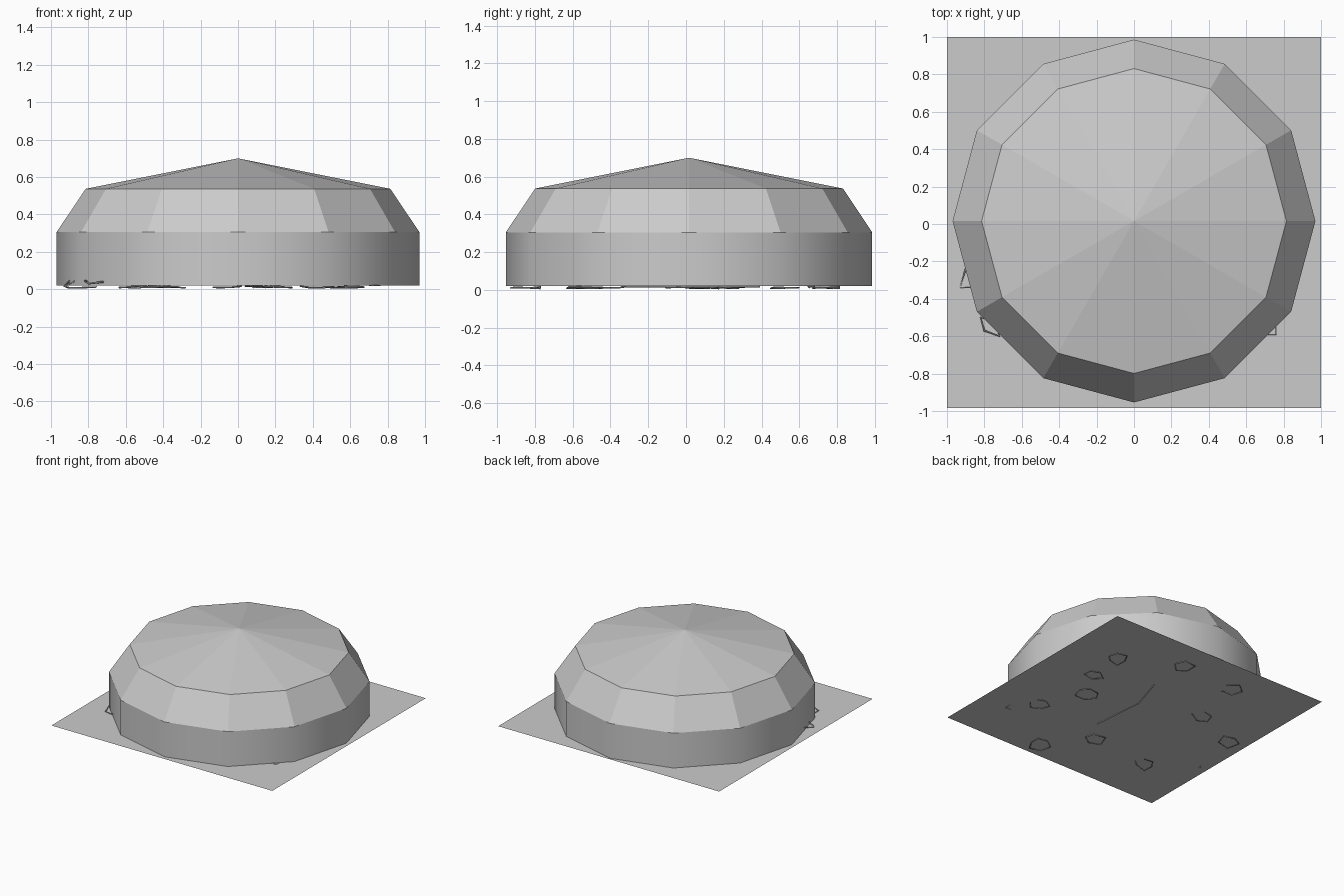
import bpy, bmesh, math, random

cube = bpy.data.objects.get("Cube")
if cube:
    bpy.data.objects.remove(cube)

random.seed(4)
FLOOR = 0.02
CENTRE_Y = 0.016
SIDES = 12

grey = bpy.data.materials.new("plain grey")
grey.use_nodes = True
colour = (0.6, 0.6, 0.6, 1)
grey.diffuse_color = colour
grey.node_tree.nodes["Principled BSDF"].inputs["Base Color"].default_value = colour


def add_object(name, bm):
    mesh = bpy.data.meshes.new(name)
    bm.to_mesh(mesh)
    bm.free()
    mesh.materials.append(grey)
    obj = bpy.data.objects.new(name, mesh)
    bpy.context.collection.objects.link(obj)
    return obj


def ring(bm, radius, z):
    return [bm.verts.new((radius * math.cos(math.tau * i / SIDES),
                          CENTRE_Y + radius * math.sin(math.tau * i / SIDES), z))
            for i in range(SIDES)]


def band(name, lower, upper, smooth=False):
    bm = bmesh.new()
    a, b = ring(bm, *lower), ring(bm, *upper)
    for i in range(SIDES):
        j = (i + 1) % SIDES
        face = bm.faces.new((a[i], a[j], b[j], b[i]))
        face.smooth = smooth
    return add_object(name, bm)


# Ground sheet
bm = bmesh.new()
bm.faces.new([bm.verts.new((x, y, FLOOR)) for x, y in
              ((-1, -0.985), (1, -0.985), (1, 1), (-1, 1))])
add_object("ground_sheet", bm)

# Rounded wall and faceted eaves
band("wall", (0.97, FLOOR), (0.97, 0.305), smooth=True)
band("sloped_eaves", (0.97, 0.305), (0.815, 0.537))

# Shallow pointed roof
bm = bmesh.new()
rim = ring(bm, 0.815, 0.537)
peak = bm.verts.new((0, CENTRE_Y, 0.7))
for i in range(SIDES):
    bm.faces.new((rim[i], rim[(i + 1) % SIDES], peak))
add_object("roof", bm)


def strip(name, points, closed=True, thickness=0.005):
    """Thin square rod following a few points."""
    curve = bpy.data.curves.new(name, "CURVE")
    curve.dimensions = "3D"
    curve.bevel_depth = thickness
    curve.bevel_resolution = 0
    spline = curve.splines.new("POLY")
    spline.points.add(len(points) - 1)
    for point, co in zip(spline.points, points):
        point.co = (*co, 1)
    spline.use_cyclic_u = closed
    curve.materials.append(grey)
    obj = bpy.data.objects.new(name, curve)
    bpy.context.collection.objects.link(obj)


# Irregular debris frames under the sheet
spots = [(-0.84, 0.11), (-0.46, 0.26), (0.43, -0.03), (0.6, 0.52), (0.61, -0.38),
         (-0.04, -0.52), (0.22, -0.84), (-0.36, 0.72), (0.58, 0.22), (0.14, 0.75),
         (-0.57, -0.56)]
for n, (cx, cy) in enumerate(spots):
    count = random.choice((5, 6))
    turn = random.random()
    points = []
    for i in range(count):
        a = math.tau * (i + turn) / count
        r = random.uniform(0.06, 0.1)
        points.append((cx + r * math.cos(a), cy + r * math.sin(a),
                       random.uniform(0.007, 0.018)))
    strip(f"debris_frame_{n + 1}", points, closed=n % 3 != 1, thickness=0.004)

# Long crack strip under the sheet
strip("crack_strip", [(0.13, 0.39, 0.017), (0.04, 0.1, 0.017), (0.08, -0.33, 0.017)],
      closed=False)

# Loose frames standing out beside the wall
strip("loose_frame_side", [(-0.93, -0.34, 0.015), (-0.87, -0.34, 0.045),
                           (-0.86, -0.22, 0.03), (-0.9, -0.24, 0.045)])
strip("loose_frame_corner", [(-0.82, -0.5, 0.045), (-0.8, -0.57, 0.03),
                             (-0.72, -0.6, 0.04), (-0.74, -0.52, 0.03)])
strip("loose_frame_flat", [(0.7, -0.59, 0.02), (0.76, -0.59, 0.02),
                           (0.76, -0.54, 0.02)], closed=False, thickness=0.003)
